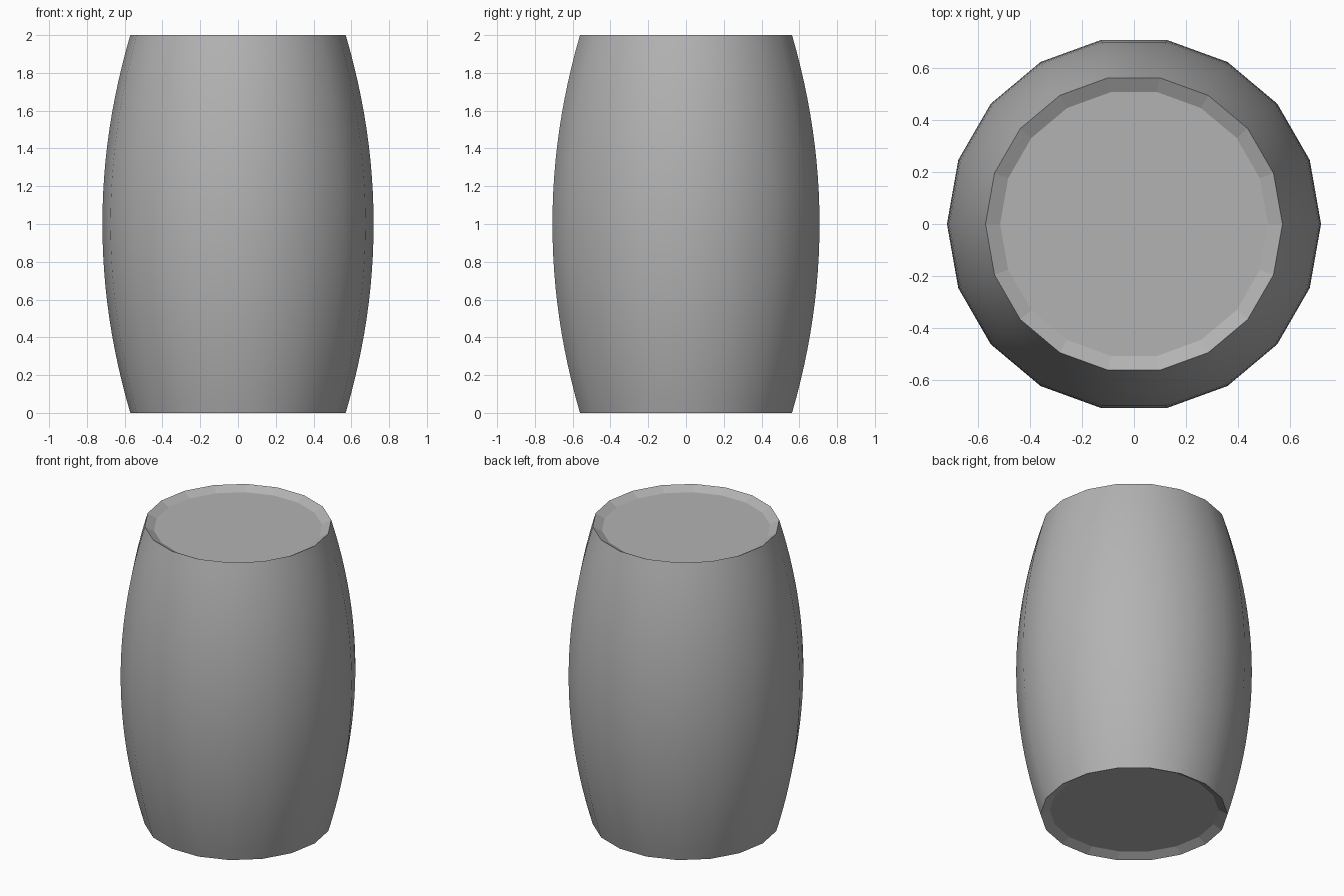
import bpy, bmesh
from math import cos, sin, radians

if "Cube" in bpy.data.objects:
    bpy.data.objects.remove(bpy.data.objects["Cube"])

SIDES, ROWS = 18, 24
R_MID, R_END = 0.718, 0.57
R_HEAD, RECESS = 0.514, 0.03

bm = bmesh.new()


def ring(r, z):
    return [bm.verts.new((r * cos(radians(20 * i)), r * sin(radians(20 * i)), z))
            for i in range(SIDES)]


def bridge(a, b, smooth):
    for i in range(SIDES):
        j = (i + 1) % SIDES
        bm.faces.new((a[i], a[j], b[j], b[i])).smooth = smooth


# Bulging smooth body
body = []
for k in range(ROWS + 1):
    z = 2 * k / ROWS
    body.append(ring(R_MID - (R_MID - R_END) * (z - 1) ** 2, z))
for a, b in zip(body, body[1:]):
    bridge(a, b, True)

# Shallow recessed heads with sloping flat rims
top = ring(R_HEAD, 2 - RECESS)
bottom = ring(R_HEAD, RECESS)
bridge(body[-1], top, False)
bridge(bottom, body[0], False)
bm.faces.new(top)
bm.faces.new(bottom[::-1])

bm.normal_update()
for e in list(bm.edges):
    if len({f.smooth for f in e.link_faces}) > 1:
        e.smooth = False

mesh = bpy.data.meshes.new("barrel")
bm.to_mesh(mesh)
bm.free()
barrel = bpy.data.objects.new("barrel", mesh)
bpy.context.collection.objects.link(barrel)

# Darker grey finish
grey = bpy.data.materials.new("dark_grey")
grey.diffuse_color = (0.45, 0.45, 0.45, 1)
grey.use_nodes = True
grey.node_tree.nodes["Principled BSDF"].inputs["Base Color"].default_value = grey.diffuse_color
mesh.materials.append(grey)
